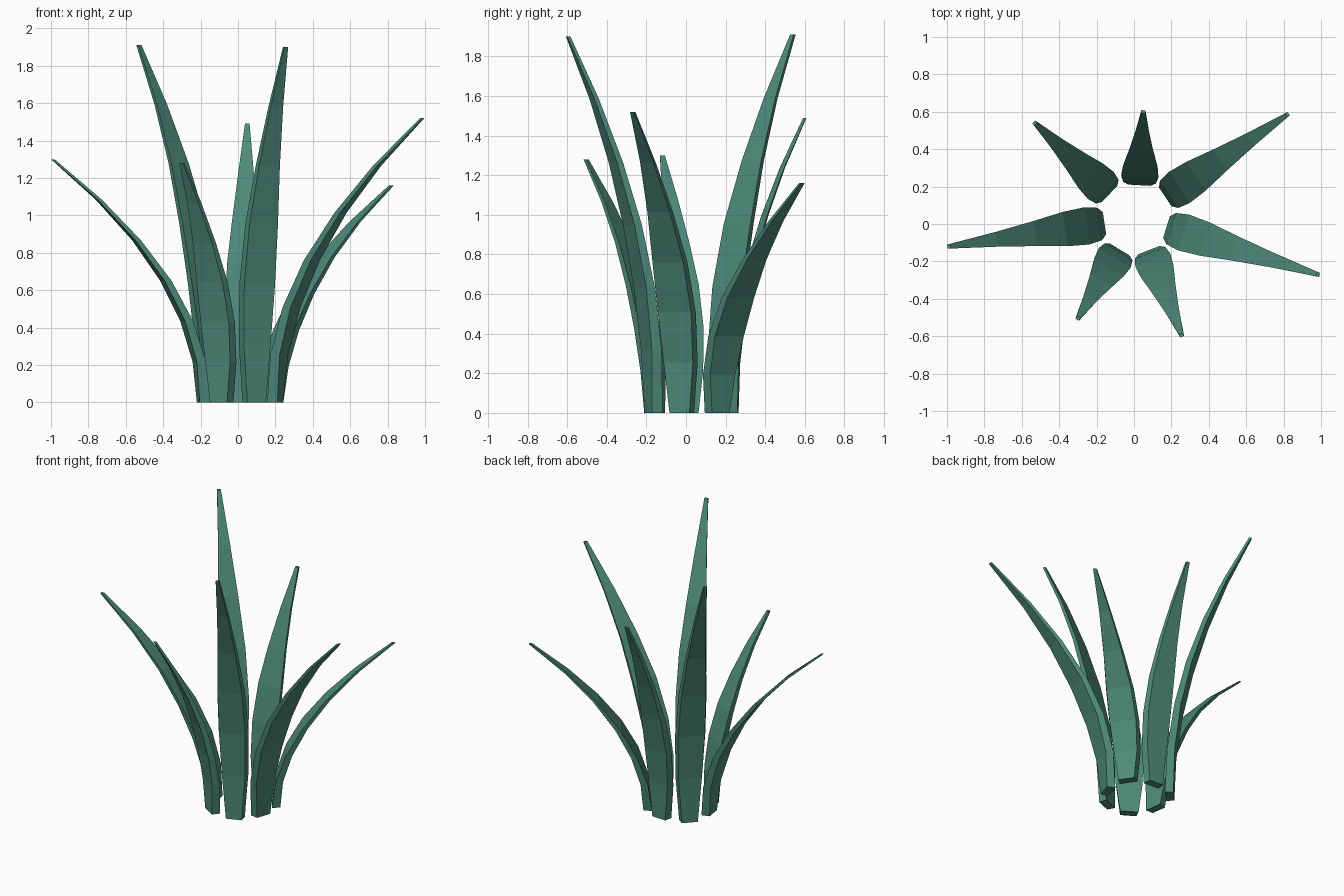
import bpy, bmesh
from mathutils import Vector

cube = bpy.data.objects.get("Cube")
if cube:
    bpy.data.objects.remove(cube, do_unlink=True)

# Single leaf colour
leaf_green = bpy.data.materials.new("leaf_green")
leaf_green.use_nodes = True
colour = (0.075, 0.255, 0.19, 1)
leaf_green.diffuse_color = colour
leaf_green.node_tree.nodes["Principled BSDF"].inputs["Base Color"].default_value = colour

# Blade width at evenly spaced heights, and thickness at base and tip
WIDTHS = [0.12, 0.175, 0.2, 0.185, 0.135, 0.08, 0.025]
THICK_BASE, THICK_TIP = 0.055, 0.016
OUTER_RATIO = 0.88


def make_blade(name, base, tip, height):
    """Tapered blade that rises evenly and leans outward along a parabola."""
    base, tip = Vector((*base, 0)), Vector((*tip, 0))
    out = (tip - base).normalized()
    side = Vector((-out.y, out.x, 0))
    bm = bmesh.new()
    rings = []
    last = len(WIDTHS) - 1
    for i, width in enumerate(WIDTHS):
        t = i / last
        centre = base.lerp(tip, t * t) + Vector((0, 0, height * t))
        half_thick = (THICK_BASE + (THICK_TIP - THICK_BASE) * t) / 2
        half = width / 2
        # Trapezoid section: wide inner face, slightly narrower outer face
        section = [(-1, -half), (1, -half * OUTER_RATIO),
                   (1, half * OUTER_RATIO), (-1, half)]
        rings.append([bm.verts.new(centre + out * (d * half_thick) + side * s)
                      for d, s in section])
    for low, high in zip(rings, rings[1:]):
        for k in range(4):
            n = (k + 1) % 4
            bm.faces.new((low[k], low[n], high[n], high[k]))
    bm.faces.new(rings[0][::-1])
    bm.faces.new(rings[-1])
    bmesh.ops.recalc_face_normals(bm, faces=bm.faces)
    mesh = bpy.data.meshes.new(name)
    bm.to_mesh(mesh)
    bm.free()
    mesh.materials.append(leaf_green)
    blade = bpy.data.objects.new(name, mesh)
    bpy.context.scene.collection.objects.link(blade)


# Seven blades: name, base position, tip position, height
BLADES = [
    ("back_right_blade", (-0.15, 0.18), (-0.53, 0.54), 1.91),
    ("back_blade", (0.03, 0.235), (0.05, 0.60), 1.49),
    ("back_left_blade", (0.19, 0.16), (0.82, 0.585), 1.16),
    ("left_blade", (0.2, -0.025), (0.985, -0.27), 1.52),
    ("front_left_blade", (0.09, -0.165), (0.255, -0.595), 1.90),
    ("front_right_blade", (-0.09, -0.16), (-0.3, -0.505), 1.28),
    ("right_blade", (-0.185, 0.0), (-0.99, -0.12), 1.30),
]
for blade_spec in BLADES:
    make_blade(*blade_spec)
